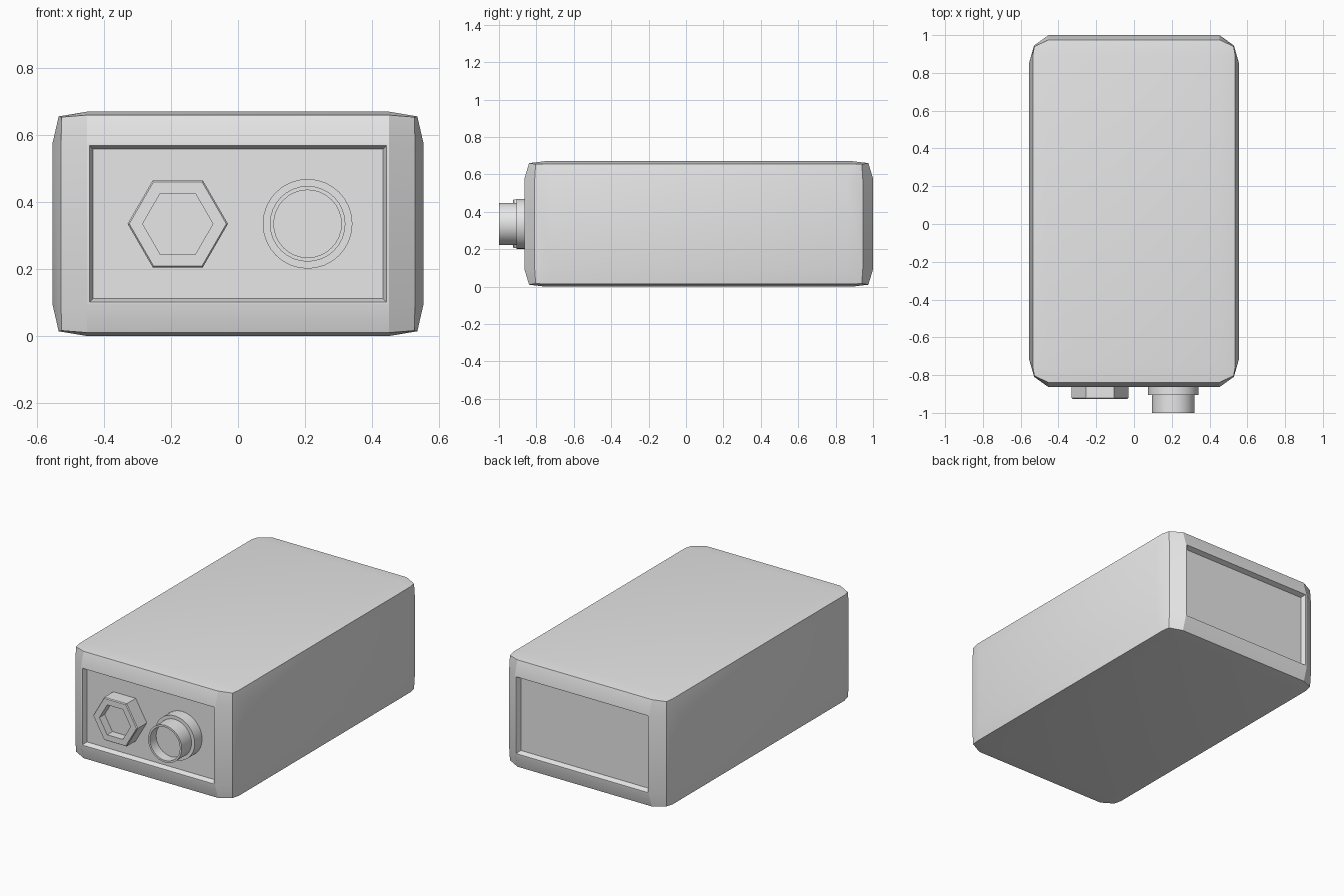
import bpy
import bmesh
from math import cos, sin, pi, radians
from mathutils import Vector

if "Cube" in bpy.data.objects:
    bpy.data.objects.remove(bpy.data.objects["Cube"], do_unlink=True)

grey = bpy.data.materials.new("light_grey")
grey.use_nodes = True
grey.diffuse_color = (0.8, 0.8, 0.8, 1)
grey.node_tree.nodes["Principled BSDF"].inputs["Base Color"].default_value = (0.8, 0.8, 0.8, 1)


def finish(bm, name):
    """Smooth shade with sharp corners and add the object to the scene."""
    bmesh.ops.recalc_face_normals(bm, faces=bm.faces)
    for face in bm.faces:
        face.smooth = True
    for edge in bm.edges:
        edge.smooth = edge.is_manifold and edge.calc_face_angle() < radians(30)
    mesh = bpy.data.meshes.new(name)
    bm.to_mesh(mesh)
    bm.free()
    mesh.materials.append(grey)
    obj = bpy.data.objects.new(name, mesh)
    bpy.context.collection.objects.link(obj)
    return obj


# Half sizes of the softly bulging casing, keyed by the axes that lie on the outside
SHELL = {
    "x": (0.555, 0.786, 0.238), "y": (0.452, 0.932, 0.242), "z": (0.452, 0.824, 0.335),
    "xy": (0.529, 0.877, 0.24), "xz": (0.536, 0.824, 0.321), "yz": (0.452, 0.907, 0.325),
    "xyz": (0.527, 0.872, 0.319),
}
CENTRE = Vector((0, 0.068, 0.335))


def build_casing():
    bm = bmesh.new()
    bmesh.ops.create_cube(bm, size=2)
    bmesh.ops.subdivide_edges(bm, edges=bm.edges[:], cuts=2, use_grid_fill=True)
    for v in bm.verts:
        key = "".join(a for a, c in zip("xyz", v.co) if abs(c) > 0.9)
        v.co = CENTRE + Vector([h if c > 0 else -h for h, c in zip(SHELL[key], v.co)])
    bm.normal_update()
    # Recessed panels on the two ends
    ends = [f for f in bm.faces
            if abs(f.normal.y) > 0.99 and abs(f.calc_center_median().x) < 0.1
            and abs(f.calc_center_median().z - CENTRE.z) < 0.1]
    bmesh.ops.inset_individual(bm, faces=ends, thickness=0.012, depth=0)
    bmesh.ops.inset_individual(bm, faces=ends, thickness=0.015, depth=-0.03)
    return finish(bm, "casing")


def turned(name, x, z, sides, profile):
    """Revolve (radius, y) points about a front-to-back axis and cap the last ring."""
    bm = bmesh.new()
    rings = [[bm.verts.new((x + r * cos(2 * pi * i / sides), y, z + r * sin(2 * pi * i / sides)))
              for i in range(sides)] for r, y in profile]
    for a, b in zip(rings, rings[1:]):
        for i in range(sides):
            j = (i + 1) % sides
            bm.faces.new((a[i], a[j], b[j], b[i]))
    bm.faces.new(rings[0])
    bm.faces.new(rings[-1])
    return finish(bm, name)


build_casing()

# Hexagonal socket
turned("hex_socket", -0.18, CENTRE.z, 6,
       [(0.15, -0.82), (0.15, -0.92), (0.145, -0.926), (0.105, -0.926), (0.105, -0.875)])

# Round connector with a flange
turned("round_connector", 0.208, CENTRE.z, 32,
       [(0.134, -0.82), (0.134, -0.905), (0.113, -0.905), (0.113, -1.0),
        (0.101, -1.0), (0.101, -0.94)])
